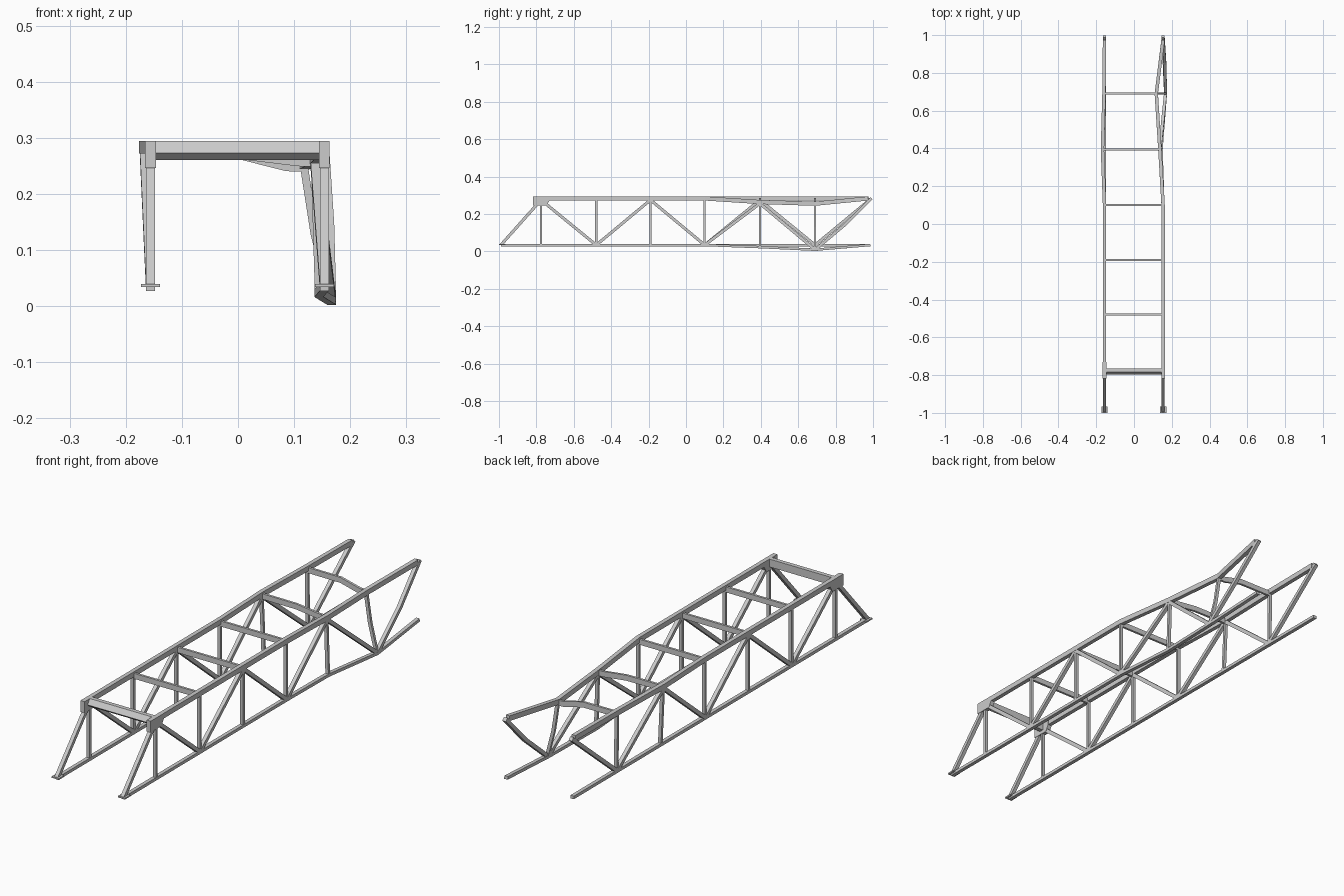
import bpy, bmesh
from mathutils import Vector

if "Cube" in bpy.data.objects:
    bpy.data.objects.remove(bpy.data.objects["Cube"])

SX = {"left": -0.156, "right": 0.154}
PANELS = [-0.775, -0.48, -0.19, 0.10, 0.395, 0.69]


def make(name, bm):
    bmesh.ops.recalc_face_normals(bm, faces=bm.faces[:])
    me = bpy.data.meshes.new(name)
    bm.to_mesh(me)
    bm.free()
    ob = bpy.data.objects.new(name, me)
    bpy.context.collection.objects.link(ob)
    return ob


def beam(name, pts, w, h, side=(1, 0, 0)):
    """Rectangular bar swept along a bent path; w is measured along side."""
    pts = [Vector(p) for p in pts]
    bm = bmesh.new()
    rings = []
    for i, p in enumerate(pts):
        t = (pts[min(i + 1, len(pts) - 1)] - pts[max(i - 1, 0)]).normalized()
        s = Vector(side)
        s = (s - t * s.dot(t)).normalized()
        u = t.cross(s)
        rings.append([bm.verts.new(p + s * a * w / 2 + u * b * h / 2)
                      for a, b in ((-1, -1), (1, -1), (1, 1), (-1, 1))])
    for r, q in zip(rings, rings[1:]):
        for k in range(4):
            bm.faces.new((r[k], r[(k + 1) % 4], q[(k + 1) % 4], q[k]))
    bm.faces.new(rings[0])
    bm.faces.new(rings[-1])
    return make(name, bm)


def prism(name, profile, x0, x1):
    """Outline in (y, z) extruded along x."""
    bm = bmesh.new()
    a = [bm.verts.new((x0, y, z)) for y, z in profile]
    b = [bm.verts.new((x1, y, z)) for y, z in profile]
    n = len(a)
    for i in range(n):
        bm.faces.new((a[i], a[(i + 1) % n], b[(i + 1) % n], b[i]))
    bm.faces.new(a)
    bm.faces.new(b)
    return make(name, bm)


# Damaged joints, shifted from the straight truss line
TOP_BENT = {("left", 0.395): (-0.167, 0.283), ("left", 0.69): (-0.159, 0.283),
            ("right", 0.395): (0.137, 0.264), ("right", 0.69): (0.118, 0.255)}
LOW_BENT = {("right", 0.395): (0.144, 0.023), ("right", 0.69): (0.167, 0.009)}


def top(s, y):
    x, z = TOP_BENT.get((s, y), (SX[s], 0.283))
    return Vector((x, y, z))


def low(s, y):
    x, z = LOW_BENT.get((s, y), (SX[s], 0.034))
    return Vector((x, y, z))


DROP = Vector((0, 0, -0.008))
for s, x in SX.items():
    # Chords
    beam(s + "_top_chord", [top(s, y) for y in (-0.815, 0.10, 0.395, 0.69, 0.975)], 0.018, 0.022)
    beam(s + "_bottom_chord", [low(s, y) for y in (-0.99, 0.10, 0.395, 0.69, 0.985)], 0.016, 0.013)

    # Verticals
    for i, y in enumerate(PANELS):
        a, b = low(s, y), top(s, y) + DROP
        pts = [a, b]
        if s == "right" and y == 0.69:
            pts = [a, a.lerp(b, 0.5) + Vector((-0.006, 0, 0)), b]
        beam(f"{s}_vertical_{i + 1}", pts, 0.014, 0.011)

    # Diagonals, zigzagging from foot to broken end
    nodes = [low(s, -0.99)]
    for i, y in enumerate(PANELS):
        nodes.append(low(s, y) if i % 2 else top(s, y) + DROP)
    nodes.append(Vector((x, 0.992, 0.284)))
    for i, (a, b) in enumerate(zip(nodes, nodes[1:])):
        pts = [a, b]
        if s == "right" and i == 6:
            pts = [a, a.lerp(b, 0.5) + Vector((0.003, 0.006, -0.006)), b]
        beam(f"{s}_diagonal_{i + 1}", pts, 0.016, 0.016)

    # Corner gusset and bearing foot
    prism(s + "_gusset",
          [(-0.818, 0.294), (-0.818, 0.246), (-0.745, 0.246), (-0.73, 0.272), (-0.73, 0.294)],
          x - 0.0095, x + 0.0095)
    prism(s + "_foot", [(-1.0, 0.034), (-0.965, 0.034), (-0.965, 0.040), (-1.0, 0.040)],
          x - 0.017, x + 0.017)

# Portal beam over the entrance
prism("portal_beam", [(-0.765, 0.294), (-0.783, 0.294), (-0.798, 0.273), (-0.784, 0.261), (-0.765, 0.261)],
      SX["left"], SX["right"])

# Cross struts, the last two sagging toward the damaged side
for i, y in enumerate(PANELS[1:]):
    a, b = top("left", y) + DROP, top("right", y) + Vector((0, 0, -0.004 if y > 0.3 else -0.008))
    pts = [a, b]
    if y > 0.3:
        pts = [a, Vector((0, y, 0.274)), Vector((b.x - 0.03, y, b.z + 0.001)), b]
    beam(f"cross_strut_{i + 1}", pts, 0.010, 0.023, side=(0, 1, 0))
